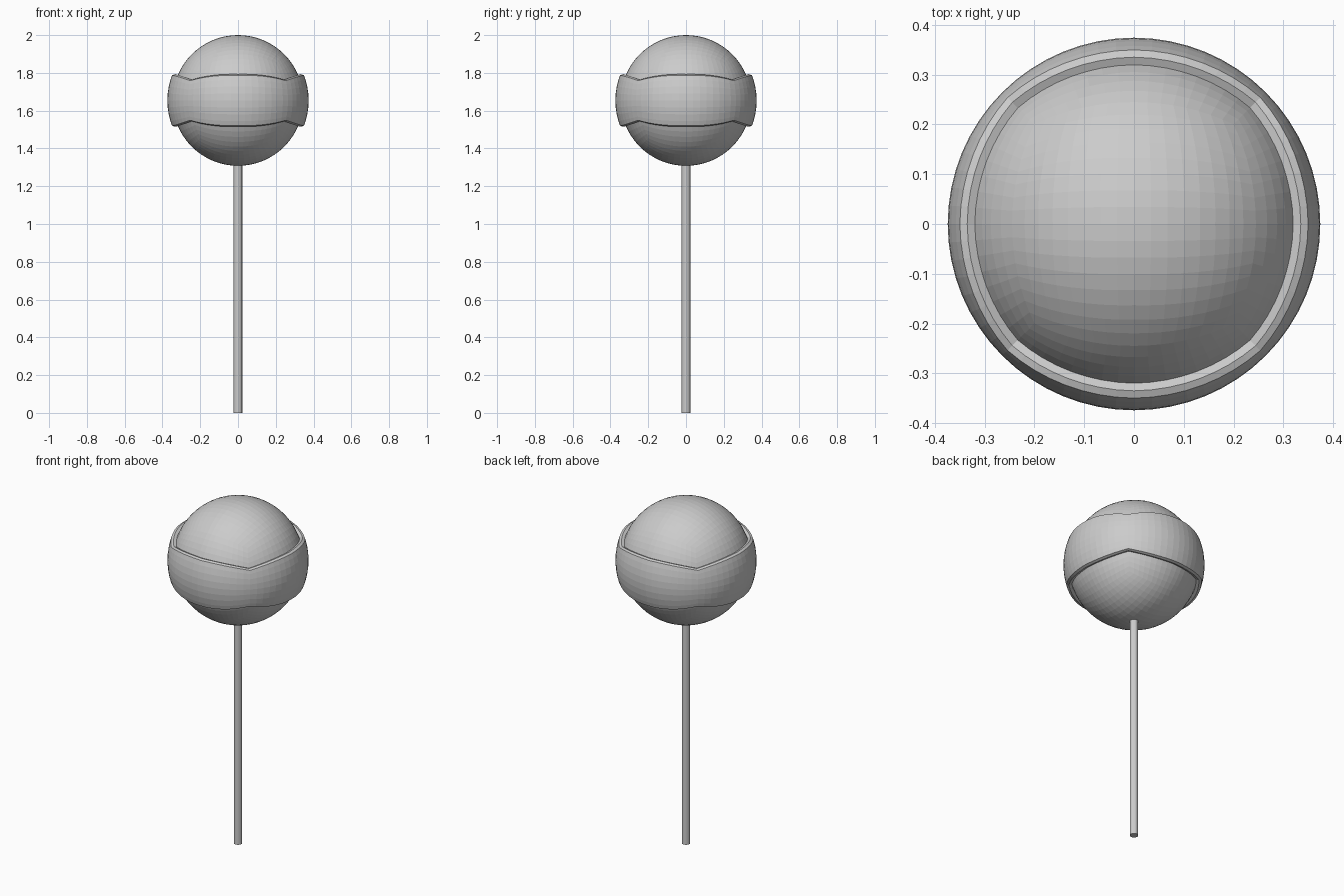
import bpy, bmesh
from mathutils import Vector

if "Cube" in bpy.data.objects:
    bpy.data.objects.remove(bpy.data.objects["Cube"], do_unlink=True)

BALL_R, BAND_R, RIM_R = 0.346, 0.374, 0.3625
CENTRE_Z = 2 - BALL_R
STICK_R = 0.0225

grey = bpy.data.materials.new("plain grey")
grey.use_nodes = True
grey.diffuse_color = (0.6, 0.6, 0.6, 1)
grey.node_tree.nodes["Principled BSDF"].inputs["Base Color"].default_value = (0.6, 0.6, 0.6, 1)


def finish(bm, name, z):
    """Turn a bmesh into a flat shaded object at height z."""
    bmesh.ops.recalc_face_normals(bm, faces=bm.faces)
    mesh = bpy.data.meshes.new(name)
    bm.to_mesh(mesh)
    bm.free()
    mesh.materials.append(grey)
    obj = bpy.data.objects.new(name, mesh)
    obj.location.z = z
    bpy.context.collection.objects.link(obj)
    return obj


def set_radius(verts, radius):
    for v in verts:
        v.co = v.co.normalized() * radius


def refine(bm, levels, radius):
    """Halve every quad and push the points back on to the sphere."""
    for _ in range(levels):
        bmesh.ops.subdivide_edges(bm, edges=bm.edges[:], cuts=1, use_grid_fill=True)
        set_radius(bm.verts, radius)


def cube_sphere(levels, radius):
    bm = bmesh.new()
    bmesh.ops.create_cube(bm, size=1)
    set_radius(bm.verts, radius)
    refine(bm, levels, radius)
    return bm


# Ball made of square patches
finish(cube_sphere(4, BALL_R), "ball", CENTRE_Z)

# Raised band: the two middle rows of the coarse ball
bm = cube_sphere(2, BAND_R)
outside = [f for f in bm.faces if abs(f.calc_center_median().z) > 0.3 * BAND_R]
bmesh.ops.delete(bm, geom=outside, context="FACES")
refine(bm, 2, BAND_R)


def extrude_border(radius):
    border = [e for e in bm.edges if e.is_boundary]
    old = list({v for e in border for v in e.verts})
    made = bmesh.ops.extrude_edge_only(bm, edges=border)["geom"]
    set_radius([g for g in made if isinstance(g, bmesh.types.BMVert)], radius)
    return old


# Chamfered rim, then a wall that sinks into the ball
chamfer = extrude_border(RIM_R)
for v in chamfer:
    v.co = Vector((v.co.x, v.co.y, v.co.z * 0.919)).normalized() * BAND_R
extrude_border(BALL_R - 0.01)
finish(bm, "band", CENTRE_Z)

# Stick
bm = bmesh.new()
top = CENTRE_Z - BALL_R + 0.02
bmesh.ops.create_cone(bm, cap_ends=True, segments=16, radius1=STICK_R,
                      radius2=STICK_R, depth=top)
finish(bm, "stick", top / 2)
